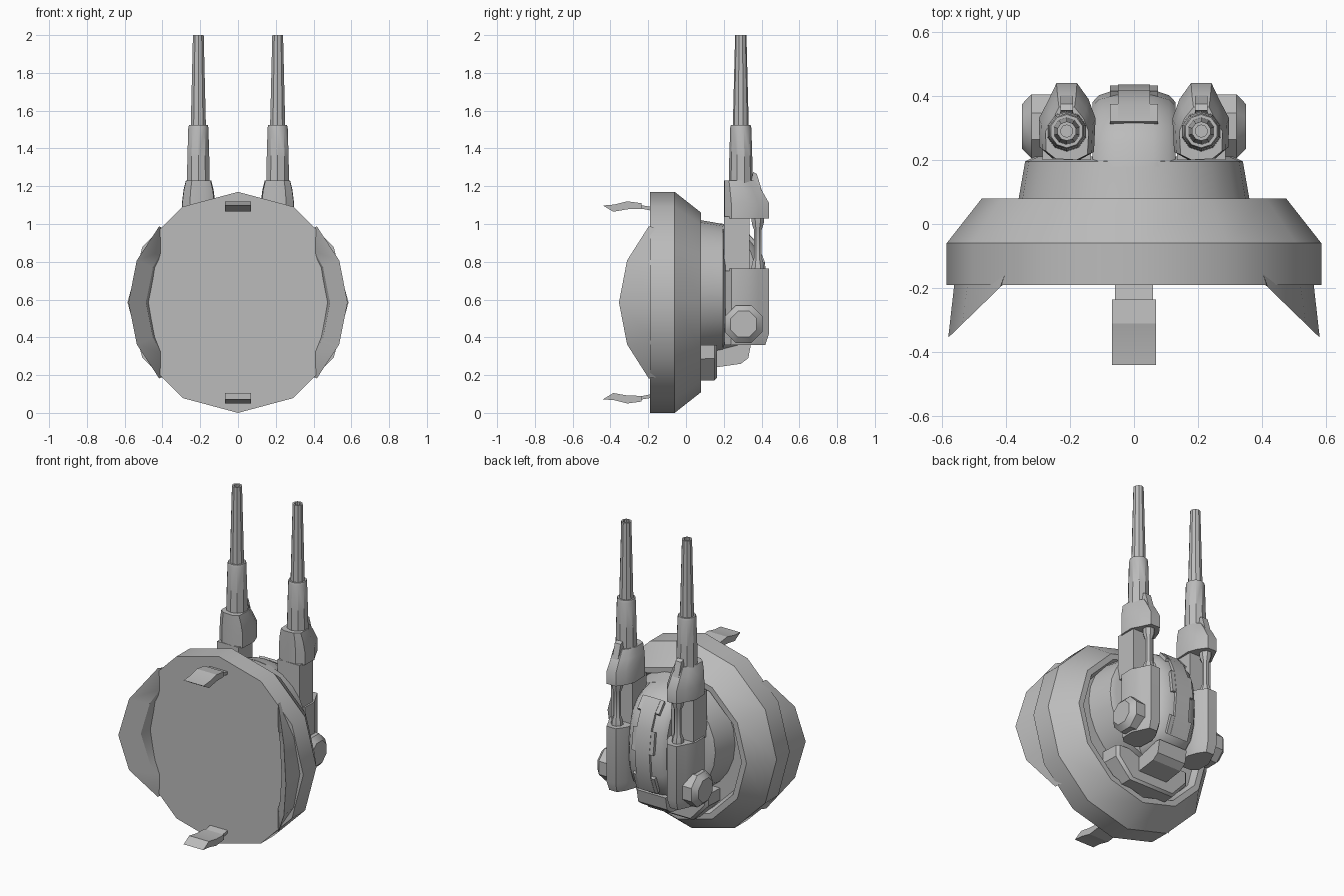
import bpy, bmesh, math
from mathutils import Vector

cube = bpy.data.objects.get("Cube")
if cube:
    bpy.data.objects.remove(cube, do_unlink=True)

grey = bpy.data.materials.new("plain grey")
grey.use_nodes = True
COLOUR = (0.5, 0.5, 0.5, 1)
grey.diffuse_color = COLOUR
grey.node_tree.nodes["Principled BSDF"].inputs["Base Color"].default_value = COLOUR


def loft(name, rings, mirror="", angle=35, centre=(0, 0, 0)):
    """Skin a list of equal-sized rings, cap both ends, optionally mirror."""
    bm = bmesh.new()
    rows = [[bm.verts.new(p) for p in ring] for ring in rings]
    n = len(rows[0])
    for a, b in zip(rows, rows[1:]):
        for i in range(n):
            j = (i + 1) % n
            bm.faces.new((a[i], a[j], b[j], b[i]))
    bm.faces.new(rows[0][::-1])
    bm.faces.new(rows[-1])
    bmesh.ops.recalc_face_normals(bm, faces=bm.faces)
    mesh = bpy.data.meshes.new(name)
    bm.to_mesh(mesh)
    bm.free()
    obj = bpy.data.objects.new(name, mesh)
    bpy.context.collection.objects.link(obj)
    mesh.materials.append(grey)
    if mirror:
        pivot = bpy.data.objects.get("mirror_pivot")
        mod = obj.modifiers.new("mirror", "MIRROR")
        mod.use_axis = (mirror == "X", False, mirror == "Z")
        mod.use_mirror_merge = False
        if mirror == "Z":
            mod.mirror_object = pivot
    bpy.ops.object.select_all(action="DESELECT")
    obj.select_set(True)
    bpy.context.view_layer.objects.active = obj
    bpy.ops.object.shade_smooth_by_angle(angle=math.radians(angle))
    return obj


def turned(name, profile, axis, centre, sides, mirror="", turn=0.0):
    """Turn (radius, position) pairs about an axis through centre."""
    rings = []
    for r, t in profile:
        ring = []
        for i in range(sides):
            a = 2 * math.pi * (i + turn) / sides
            u, v = r * math.sin(a), r * math.cos(a)
            p = {"X": (t, u, v), "Y": (u, t, v), "Z": (u, v, t)}[axis]
            ring.append(Vector(p) + Vector(centre))
        rings.append(ring)
    return loft(name, rings, mirror)


def side_plate(name, outline, x0, x1, mirror="", angle=35):
    """Extrude a (y, z) outline from x0 to x1."""
    return loft(name, [[(x, y, z) for y, z in outline] for x in (x0, x1)], mirror, angle)


pivot = bpy.data.objects.new("mirror_pivot", None)
pivot.location = (0, 0, 0.585)
pivot.hide_render = True
bpy.context.collection.objects.link(pivot)
bpy.context.view_layer.update()

# Mounting disc with a shallow recess behind
turned("base_disc", [(0.585, -0.19), (0.585, -0.06), (0.475, 0.08), (0.44, 0.08), (0.42, 0.04)],
       "Y", (0, 0, 0.585), 12)

# Crescent fins on both sides of the disc, with a slanted front rim
fin = []
for r, angles in ((0.58, (-44, -22.5, 0, 22.5, 44)), (0.487, (33.5, 22.5, 0, -22.5, -33.5))):
    for a in angles:
        fin.append((r * math.cos(math.radians(a)), 0.585 + r * math.sin(math.radians(a))))
back = [(x * 0.96, -0.15, 0.585 + (z - 0.585) * 0.98) for x, z in fin]
front = [(x, -0.19 - (x - 0.41) * 0.97, z) for x, z in fin]
loft("side_fin", [back, front], "X")

# Bent clips at the top and bottom of the disc
clip = [(-0.235, 1.11), (-0.31, 1.12), (-0.38, 1.103), (-0.44, 1.098), (-0.385, 1.065),
        (-0.31, 1.078), (-0.235, 1.08)]
side_plate("clip", clip, -0.068, 0.068, "Z", 20)
side_plate("clip_neck", [(-0.18, 1.07), (-0.18, 1.09), (-0.24, 1.1), (-0.24, 1.082)],
           -0.06, 0.06, "Z")

# Round turret body
turned("turret_body", [(0.37, 0.03), (0.36, 0.08), (0.34, 0.195), (0.31, 0.21)],
       "Y", (0, 0, 0.66), 24)

# Rounded spine between the guns
spine = [(0.18, 0.99), (0.25, 0.975), (0.31, 0.94), (0.36, 0.88), (0.395, 0.79), (0.41, 0.66),
         (0.4, 0.52), (0.365, 0.42), (0.3, 0.36), (0.18, 0.33)]


def shifted(outline, d):
    mid = Vector((0.18, 0.66))
    return [tuple(Vector(p) + (Vector(p) - mid).normalized() * d) for p in outline]


widths = [(-0.13, -0.03), (-0.11, -0.008), (-0.06, 0.008), (0, 0.014),
          (0.06, 0.008), (0.11, -0.008), (0.13, -0.03)]
loft("spine", [[(x, y, z) for y, z in shifted(spine, d)] for x, d in widths])

# Raised centre plate with side tabs
side_plate("spine_plate", shifted(spine[2:8], 0.025), -0.05, 0.05)
for k, i in enumerate((2, 4, 6)):
    tab = shifted(spine[i:i + 2], 0.023) + shifted(spine[i:i + 2], -0.02)[::-1]
    side_plate("spine_tab_%d" % (k + 1), tab, -0.075, 0.075)

# Lower collar and chin box
collar = [(-0.25, 0.36), (-0.25, 0.29), (-0.15, 0.18), (0.15, 0.18), (0.25, 0.29), (0.25, 0.36)]
loft("lower_collar", [[(x * s, y, 0.36 + (z - 0.36) * s) for x, z in collar]
                      for y, s in ((0.03, 1.06), (0.15, 1.04), (0.165, 0.97))])
chin = [(0.15, 0.37), (0.15, 0.24), (0.29, 0.26), (0.33, 0.29), (0.345, 0.37)]
side_plate("chin_box", chin, -0.1, 0.1, "", 20)

# Gun housings, with a notch in the back of each
section = [(0.17, 0.2), (0.255, 0.205), (0.295, 0.24), (0.297, 0.33), (0.268, 0.385), (0.242, 0.44),
           (0.178, 0.44), (0.142, 0.39), (0.12, 0.33), (0.125, 0.225)]


def layer(z, sx=1.0, ymax=0.44):
    """Housing cross-section at height z, narrowed in x and squeezed in y."""
    k = (ymax - 0.2) / 0.24
    return [(0.21 + (x - 0.21) * sx, 0.2 + (y - 0.2) * k, z) for x, y in section]


def notched(z):
    return [(x, min(y, 0.335), z) for x, y in section]


loft("housing_lower", [layer(0.36, 0.85, 0.42), layer(0.42), layer(0.765)], "X")
side_plate("housing_middle", [(0.2, 0.75), (0.335, 0.75), (0.335, 1.04), (0.2, 1.04)],
           0.135, 0.285, "X")
loft("housing_upper", [layer(1.03), layer(1.11, 1, 0.44), layer(1.18, 0.9, 0.4),
                       layer(1.23, 0.76, 0.365)], "X")
side_plate("housing_fin", [(0.34, 1.2), (0.355, 1.275), (0.375, 1.265), (0.41, 1.15)],
           0.19, 0.23, "X")

# Recoil rods in the notches
turned("recoil_rod", [(0.036, 0.75), (0.034, 0.79), (0.022, 0.82), (0.022, 0.97),
                      (0.034, 1.0), (0.036, 1.04)], "Z", (0.21, 0.38, 0), 8, "X", 0.5)

# Pivots on the outer sides of the housings
turned("pivot_cap", [(0.108, 0.25), (0.108, 0.32), (0.075, 0.35)], "X", (0, 0.305, 0.47), 8, "X", 0.5)

# Stepped gun barrels with open muzzles
turned("barrel", [(0.064, 1.2), (0.061, 1.35), (0.056, 1.51), (0.052, 1.525), (0.042, 1.525),
                  (0.03, 2.0), (0.019, 2.0), (0.019, 1.9)], "Z", (0.21, 0.29, 0), 10, "X")
